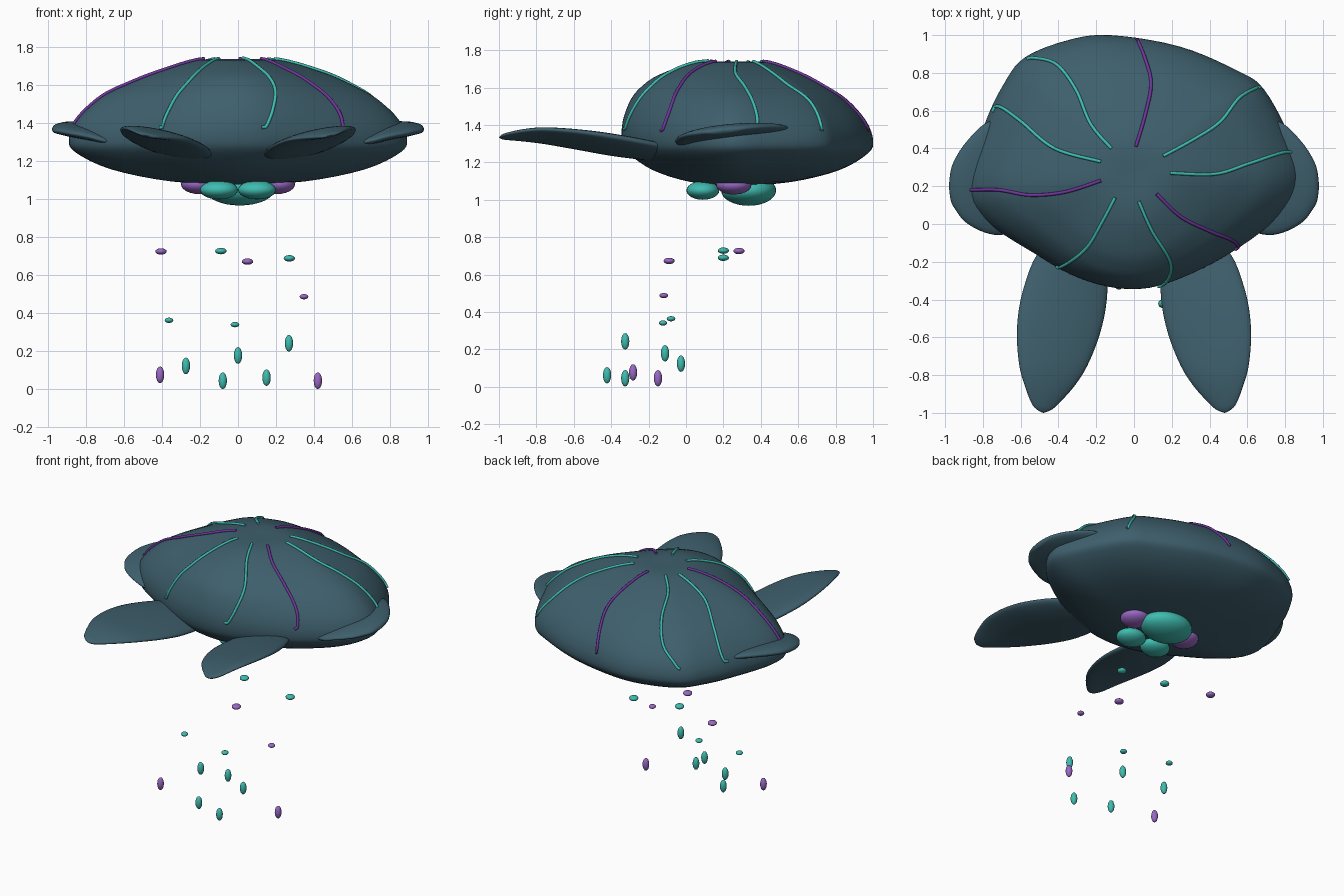
import bpy, bmesh, math
from mathutils import Vector
from mathutils.bvhtree import BVHTree

if "Cube" in bpy.data.objects:
    bpy.data.objects.remove(bpy.data.objects["Cube"])


def material(name, rgb):
    m = bpy.data.materials.new(name)
    m.diffuse_color = (*rgb, 1)
    m.use_nodes = True
    m.node_tree.nodes["Principled BSDF"].inputs["Base Color"].default_value = m.diffuse_color
    return m


SLATE = material("deep slate blue", (0.048, 0.115, 0.152))
TEAL = material("glowing teal", (0.05, 0.50, 0.43))
PURPLE = material("soft purple", (0.32, 0.14, 0.55))
VIOLET = material("vein violet", (0.16, 0.035, 0.33))


def smooth_path(pts, n, closed=False):
    """Catmull-Rom samples through points of any dimension."""
    pts = [Vector(p) for p in pts]
    c = len(pts)
    get = (lambda i: pts[i % c]) if closed else (lambda i: pts[max(0, min(c - 1, i))])
    out = []
    for i in range(c if closed else c - 1):
        a, b, d, e = get(i - 1), get(i), get(i + 1), get(i + 2)
        for k in range(n):
            t = k / n
            out.append(0.5 * (2 * b + (d - a) * t + (2 * a - 5 * b + 4 * d - e) * t * t
                              + (3 * b - a - 3 * d + e) * t ** 3))
    if not closed:
        out.append(pts[-1])
    return out


def loft(name, rings, mat):
    """Skin closed rings into one smooth object."""
    bm = bmesh.new()
    vs = [[bm.verts.new(p) for p in ring] for ring in rings]
    n = len(rings[0])
    for a, b in zip(vs, vs[1:]):
        for i in range(n):
            j = (i + 1) % n
            bm.faces.new((a[i], a[j], b[j], b[i]))
    for end in (vs[0], vs[-1]):
        bm.faces.new(end)
    bmesh.ops.remove_doubles(bm, verts=bm.verts, dist=0.0005)
    bmesh.ops.recalc_face_normals(bm, faces=bm.faces)
    for f in bm.faces:
        f.smooth = True
    me = bpy.data.meshes.new(name)
    bm.to_mesh(me)
    bm.free()
    me.materials.append(mat)
    ob = bpy.data.objects.new(name, me)
    bpy.context.collection.objects.link(ob)
    return ob


def ellipsoid(name, loc, radii, mat, seg=24):
    bpy.ops.mesh.primitive_uv_sphere_add(segments=seg, ring_count=seg // 2, location=loc)
    ob = bpy.context.object
    ob.name = name
    ob.scale = radii
    ob.data.materials.append(mat)
    bpy.ops.object.shade_smooth()
    return ob


# Domed shell: uneven plan outline scaled by a profile that is fuller at the front
CENTER = Vector((0, 0.27))
outline = smooth_path([
    (-0.13, 1.0), (-0.36, 0.97), (-0.58, 0.88), (-0.69, 0.74), (-0.79, 0.53), (-0.89, 0.2),
    (-0.79, 0.02), (-0.52, -0.16), (-0.29, -0.285), (-0.05, -0.34), (0.18, -0.31),
    (0.5, -0.16), (0.78, 0.05), (0.89, 0.24), (0.83, 0.45), (0.69, 0.71), (0.55, 0.81),
    (0.24, 0.94)], 5, closed=True)
# side scale, front scale, height
profile = smooth_path([
    (0, 0, 1.738), (0.24, 0.36, 1.733), (0.5, 0.68, 1.668), (0.68, 0.84, 1.6),
    (0.82, 0.93, 1.53), (0.95, 0.995, 1.42), (1, 1, 1.316), (0.96, 0.94, 1.247),
    (0.75, 0.73, 1.158), (0.4, 0.4, 1.095), (0, 0, 1.072)], 4)
rings = []
for side, front, z in profile:
    ring = []
    for p in outline:
        d = p - CENTER
        w = max(0, -d.normalized().y) ** 2
        q = CENTER + d * (side + (front - side) * w)
        ring.append((q.x, q.y, z))
    rings.append(ring)
body = loft("domed_body", rings, SLATE)


# Flippers: elliptical sections along a centre line of x, y, z, half width, half thickness
def flipper(name, stations, across, mirror):
    sections = []
    for x, y, z, hw, ht in smooth_path(stations, 4):
        ring = []
        for i in range(28):
            a = math.tau * i / 28
            p = Vector((x, y, z)) + across * hw * math.cos(a) + Vector((0, 0, ht)) * math.sin(a)
            ring.append((p.x * mirror, p.y, p.z))
        sections.append(ring)
    loft(name, sections, SLATE)


FRONT = [(0.33, -0.08, 1.25, 0.12, 0.03), (0.34, -0.2, 1.265, 0.195, 0.04),
         (0.372, -0.4, 1.295, 0.228, 0.042), (0.40, -0.58, 1.322, 0.22, 0.036),
         (0.427, -0.75, 1.342, 0.18, 0.03), (0.447, -0.86, 1.345, 0.13, 0.024),
         (0.47, -0.95, 1.34, 0.072, 0.016), (0.475, -0.985, 1.336, 0.036, 0.01),
         (0.48, -1.0, 1.335, 0, 0)]
SIDE = [(0.5, 0.25, 1.31, 0.24, 0.03), (0.68, 0.25, 1.335, 0.305, 0.04),
        (0.79, 0.243, 1.36, 0.288, 0.04), (0.89, 0.22, 1.37, 0.212, 0.034),
        (0.945, 0.212, 1.372, 0.137, 0.025), (0.97, 0.205, 1.37, 0.08, 0.016),
        (0.98, 0.2, 1.37, 0, 0)]
for label, s in (("left", -1), ("right", 1)):
    flipper(f"{label}_front_flipper", FRONT, Vector((1, 0, 0.19)), s)
    flipper(f"{label}_side_flipper", SIDE, Vector((0, 1, 0.1)), s)

# Veins draped over the shell
tree = BVHTree.FromPolygons([v.co for v in body.data.vertices],
                            [p.vertices for p in body.data.polygons])


def vein(name, pts, mat):
    cu = bpy.data.curves.new(name, 'CURVE')
    cu.dimensions = '3D'
    cu.bevel_depth = 0.009
    cu.bevel_resolution = 2
    cu.use_fill_caps = True
    path = []
    for x, y in smooth_path(pts, 8):
        hit, nor = tree.ray_cast(Vector((x, y, 3)), Vector((0, 0, -1)))[:2]
        if hit is None or hit.z < 1.37:
            hit, nor = tree.find_nearest(Vector((x, y, 1.38)))[:2]
        path.append(hit + nor * 0.004)
    sp = cu.splines.new('POLY')
    sp.points.add(len(path) - 1)
    for pt, co in zip(sp.points, path):
        pt.co = (*co, 1)
    sp.use_smooth = True
    cu.materials.append(mat)
    bpy.context.collection.objects.link(bpy.data.objects.new(name, cu))


vein("back_vein", [(0.01, 0.41), (0.06, 0.58), (0.09, 0.74), (0.06, 0.87), (0.015, 0.98)], VIOLET)
vein("back_left_vein", [(-0.12, 0.4), (-0.23, 0.53), (-0.31, 0.715), (-0.42, 0.85), (-0.57, 0.88)], TEAL)
vein("upper_left_vein", [(-0.175, 0.33), (-0.42, 0.4), (-0.6, 0.545), (-0.71, 0.62), (-0.76, 0.6)], TEAL)
vein("left_vein", [(-0.175, 0.23), (-0.365, 0.17), (-0.55, 0.154), (-0.71, 0.18), (-0.86, 0.18)], VIOLET)
vein("front_left_vein", [(-0.1, 0.14), (-0.165, 0.016), (-0.245, -0.12), (-0.34, -0.2), (-0.42, -0.24)], TEAL)
vein("front_vein", [(0.025, 0.12), (0.095, -0.037), (0.19, -0.196), (0.18, -0.29), (0.125, -0.335)], TEAL)
vein("front_right_vein", [(0.12, 0.16), (0.245, 0.04), (0.4, -0.037), (0.535, -0.095), (0.56, -0.17)], VIOLET)
vein("right_vein", [(0.19, 0.27), (0.43, 0.265), (0.61, 0.32), (0.8, 0.38), (0.85, 0.355)], TEAL)
vein("back_right_vein", [(0.155, 0.36), (0.32, 0.45), (0.455, 0.54), (0.56, 0.67), (0.68, 0.735)], TEAL)

# Belly pods
ellipsoid("large_belly_pod", (0.01, 0.335, 1.05), (0.18, 0.147, 0.082), TEAL, 32)
for label, s in (("left", -1), ("right", 1)):
    ellipsoid(f"{label}_front_pod", (0.1 * s, 0.09, 1.05), (0.1, 0.088, 0.05), TEAL)
    ellipsoid(f"{label}_side_pod", (0.205 * s, 0.255, 1.08), (0.095, 0.095, 0.052), PURPLE)

# Drifting droplets: flat beads above, small beads midway, upright seeds below
FLAT, SMALL, SEED = (0.03, 0.03, 0.017), (0.023, 0.023, 0.014), (0.022, 0.022, 0.044)
droplets = [
    ("flat_bead", FLAT, PURPLE, [(-0.405, 0.283, 0.726), (0.05, -0.09, 0.673)]),
    ("flat_bead", FLAT, TEAL, [(-0.09, 0.2, 0.728), (0.27, 0.2, 0.69)]),
    ("small_bead", SMALL, PURPLE, [(0.347, -0.119, 0.488)]),
    ("small_bead", SMALL, TEAL, [(-0.363, -0.08, 0.364), (-0.016, -0.123, 0.341)]),
    ("seed", SEED, PURPLE, [(-0.41, -0.283, 0.077), (0.42, -0.15, 0.046)]),
    ("seed", SEED, TEAL, [(0.268, -0.325, 0.243), (0, -0.112, 0.179), (-0.274, -0.027, 0.124),
                          (-0.08, -0.325, 0.046), (0.15, -0.422, 0.062)]),
]
for name, radii, mat, places in droplets:
    for loc in places:
        ellipsoid(name, loc, radii, mat, 16)
